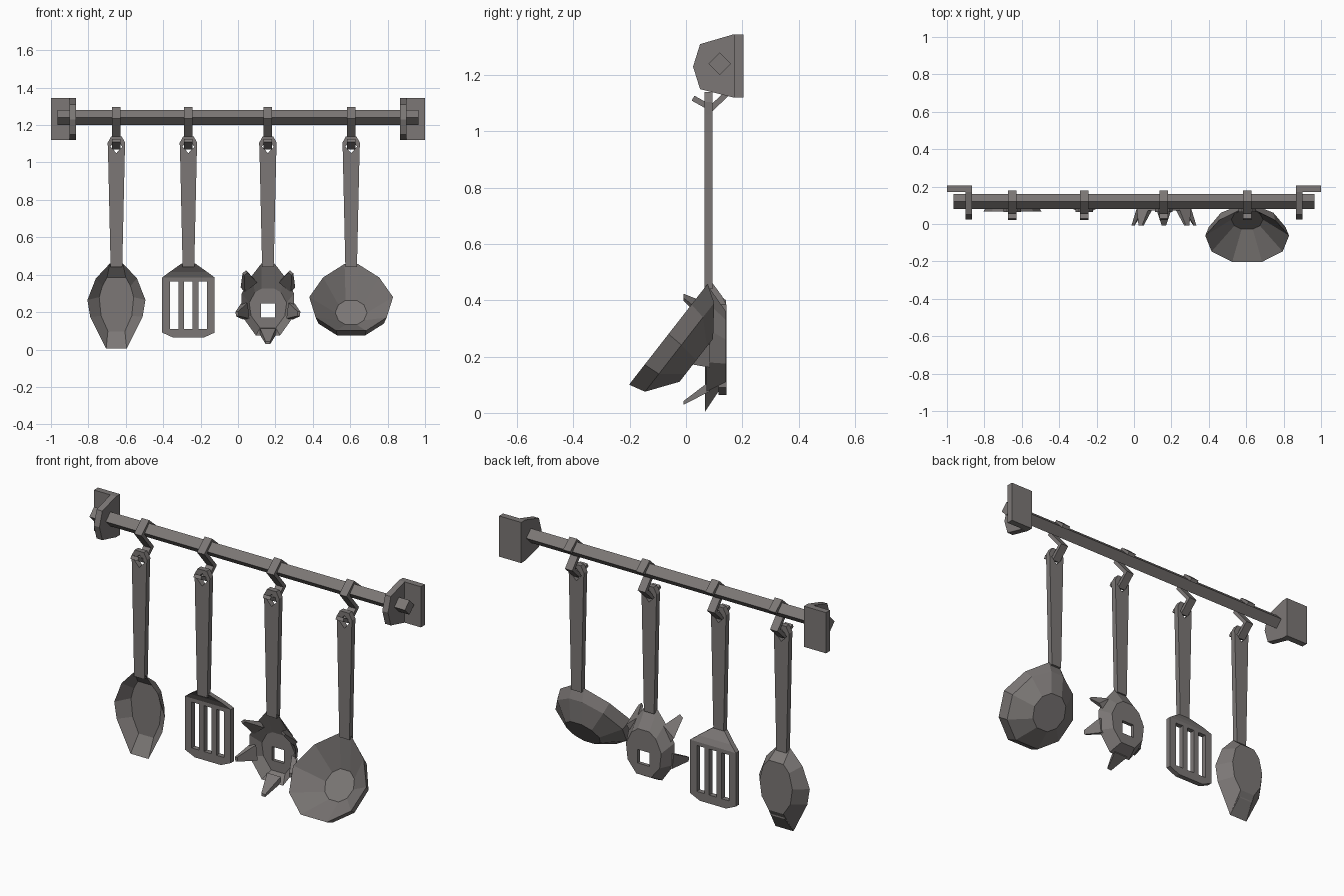
import bpy, bmesh
from mathutils import Vector

if "Cube" in bpy.data.objects:
    bpy.data.objects.remove(bpy.data.objects["Cube"])

metal = bpy.data.materials.new("warm grey metal")
metal.use_nodes = True
COLOUR = (0.2, 0.185, 0.18, 1)
metal.diffuse_color = COLOUR
metal.node_tree.nodes["Principled BSDF"].inputs["Base Color"].default_value = COLOUR


def loft(name, rings):
    """Skin a list of equal-length rings and cap both ends."""
    bm = bmesh.new()
    rows = [[bm.verts.new(p) for p in ring] for ring in rings]
    n = len(rows[0])
    for a, b in zip(rows, rows[1:]):
        for i in range(n):
            j = (i + 1) % n
            bm.faces.new((a[i], a[j], b[j], b[i]))
    bm.faces.new(rows[0])
    bm.faces.new(rows[-1])
    bmesh.ops.recalc_face_normals(bm, faces=bm.faces)
    mesh = bpy.data.meshes.new(name)
    bm.to_mesh(mesh)
    bm.free()
    mesh.materials.append(metal)
    obj = bpy.data.objects.new(name, mesh)
    bpy.context.collection.objects.link(obj)
    return obj


def prism_x(name, pts, lo, hi):
    return loft(name, [[(x, y, z) for y, z in pts] for x in (lo, hi)])


def prism_y(name, pts, lo, hi):
    return loft(name, [[(x, y, z) for x, z in pts] for y in (lo, hi)])


def mirrored(half, x=0):
    """Close a right-hand half outline (top to bottom) into a loop about x."""
    return [(x + a, b) for a, b in half] + [(x - a, b) for a, b in reversed(half)]


def rect(x0, x1, z0, z1):
    return [(x0, z0), (x1, z0), (x1, z1), (x0, z1)]


def cut(obj, pts):
    """Punch an outline through a part from front to back."""
    cutter = prism_y("cutter", pts, -0.3, 0.4)
    cutter.hide_render = True
    mod = obj.modifiers.new("cut", 'BOOLEAN')
    mod.operation, mod.solver, mod.object = 'DIFFERENCE', 'EXACT', cutter
    bpy.context.view_layer.objects.active = obj
    bpy.ops.object.modifier_apply(modifier=mod.name)
    bpy.data.objects.remove(cutter)


def strip(name, path, x, width, t):
    """Bent flat bar following a path of (y, z) points."""
    pts = [Vector(p) for p in path]
    left, right = [], []
    for i, p in enumerate(pts):
        a = (p - pts[i - 1]).normalized() if i else None
        b = (pts[i + 1] - p).normalized() if i < len(pts) - 1 else None
        a, b = a or b, b or a
        na, nb = Vector((-a.y, a.x)), Vector((-b.y, b.x))
        m = (na + nb).normalized()
        off = m * (t / 2 / max(m.dot(na), 0.5))
        left.append(p + off)
        right.append(p - off)
    rings = [[(x - width / 2, *l), (x + width / 2, *l), (x + width / 2, *r), (x - width / 2, *r)]
             for l, r in zip(left, right)]
    return loft(name, rings)


# Rail: square bar standing on its edge
prism_x("rail", [(0.12, 1.28), (0.16, 1.24), (0.12, 1.2), (0.08, 1.24)], -0.965, 0.965)

# Wall brackets at both ends
arm = [(0.18, 1.345), (0.17, 1.345), (0.05, 1.31), (0.025, 1.23), (0.05, 1.15), (0.17, 1.12), (0.18, 1.12)]
for side, s in (("left", 1), ("right", -1)):
    prism_y(side + "_bracket_plate", rect(s * 0.865, s, 1.12, 1.345), 0.17, 0.205)
    prism_x(side + "_bracket_arm", arm, s * 0.865, s * 0.9)

# Hooks and handles
SPOON, SPATULA, PASTA, LADLE = -0.65, -0.265, 0.16, 0.605
hook_path = [(0.172, 1.24), (0.12, 1.284), (0.066, 1.235), (0.148, 1.137), (0.09, 1.082), (0.025, 1.118)]
handle_half = [(0.028, 1.14), (0.047, 1.105), (0.045, 1.06), (0.031, 0.44)]
for name, x in (("spoon", SPOON), ("spatula", SPATULA), ("pasta_server", PASTA), ("ladle", LADLE)):
    strip(name + "_hook", hook_path, x, 0.045, 0.02)
    handle = prism_y(name + "_handle", mirrored(handle_half, x), 0.065, 0.095)
    cut(handle, [(x, 1.12), (x + 0.032, 1.085), (x, 1.05), (x - 0.032, 1.085)])


def upright_bowl(name, x, layers):
    return loft(name, [[(px, y, pz) for px, pz in mirrored(half, x)] for y, half in layers])


# Spoon: inner floor, rim, outer floor
spoon_rim = [(0.035, 0.46), (0.11, 0.38), (0.155, 0.265), (0.14, 0.175), (0.055, 0.005)]
spoon_in = [(0.05, 0.385), (0.075, 0.34), (0.092, 0.28), (0.082, 0.18), (0.042, 0.09)]
spoon_out = [(0.045, 0.40), (0.08, 0.36), (0.1, 0.275), (0.088, 0.19), (0.045, 0.125)]
upright_bowl("spoon_bowl", SPOON, [(0.125, spoon_in), (0.068, spoon_rim), (0.142, spoon_out)])

# Spatula: neck bending back into a slotted blade
blade_rows = [(0.036, 0.067, 0.46), (0.1, 0.1, 0.415), (0.14, 0.115, 0.385),
              (0.14, 0.115, 0.09), (0.08, 0.115, 0.063)]
blade = loft("spatula_blade", [
    [(SPATULA - w, y, z), (SPATULA + w, y, z), (SPATULA + w, y + 0.028, z), (SPATULA - w, y + 0.028, z)]
    for w, y, z in blade_rows])
for c in (-0.076, 0, 0.076):
    cut(blade, rect(SPATULA + c - 0.023, SPATULA + c + 0.023, 0.11, 0.364))

# Pasta server: shallow bowl with a square hole and five teeth
pasta_rim = [(0.035, 0.46), (0.085, 0.395), (0.14, 0.3), (0.14, 0.18), (0.065, 0.075)]
pasta_in = [(0.035, 0.325), (0.07, 0.305), (0.1, 0.25), (0.09, 0.18), (0.042, 0.115)]
pasta_out = [(0.035, 0.36), (0.075, 0.33), (0.108, 0.26), (0.098, 0.175), (0.045, 0.11)]
server = upright_bowl("pasta_server_bowl", PASTA, [(0.122, pasta_in), (0.072, pasta_rim), (0.142, pasta_out)])
cut(server, rect(PASTA - 0.037, PASTA + 0.037, 0.17, 0.245))

centre = Vector((PASTA, 0, 0.22))
teeth = [("bottom", (0, 0.095), (0, 0.036))]
for side, s in (("left", 1), ("right", -1)):
    teeth += [(side + "_upper", (s * 0.102, 0.345), (s * 0.122, 0.41)),
              (side + "_lower", (s * 0.122, 0.205), (s * 0.165, 0.19))]
for name, base, tip in teeth:
    b, t = Vector((PASTA + base[0], 0.085, base[1])), Vector((PASTA + tip[0], -0.008, tip[1]))
    out = (Vector((b.x, 0, b.z)) - centre).normalized()
    across = out.cross(Vector((0, 1, 0)))
    rings = []
    for p, w, h in ((b, 0.042, 0.018), (t, 0.012, 0.007)):
        rings.append([p + across * (w * i) + out * (h * j) for i, j in ((-1, -1), (1, -1), (1, 1), (-1, 1))])
    loft("pasta_server_tooth_" + name, rings)

# Ladle: deep bowl tilted forward, built in its own rim plane
up, deep = Vector((0, 0.615, 0.789)), Vector((0, 0.789, -0.615))
origin = Vector((LADLE, -0.07, 0.27))
ladle_rim = [(0.035, 0.238), (0.15, 0.146), (0.224, 0.013), (0.19, -0.125), (0.08, -0.215)]
ladle_mid = [(0.04, 0.2), (0.14, 0.135), (0.205, 0.01), (0.175, -0.12), (0.075, -0.2)]
ladle_out = [(0.035, 0.097), (0.08, 0.062), (0.1, 0), (0.08, -0.062), (0.035, -0.097)]
ladle_in = [(a * 0.85, b * 0.85) for a, b in ladle_out]
loft("ladle_bowl", [
    [origin + Vector((a, 0, 0)) + up * b + deep * d for a, b in mirrored(half)]
    for d, half in ((0.118, ladle_in), (0, ladle_rim), (0.06, ladle_mid), (0.135, ladle_out))])
